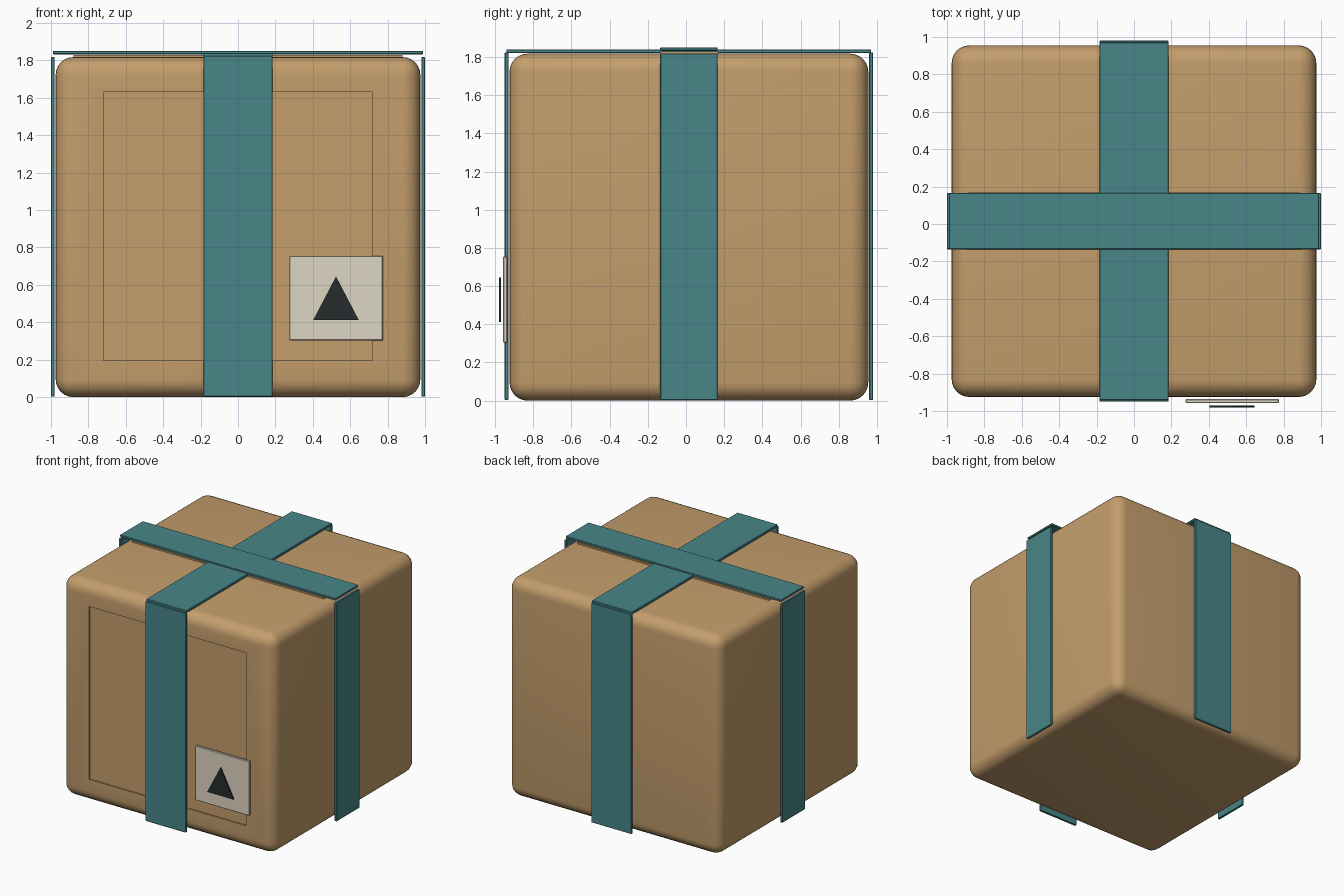
import bpy, bmesh

if "Cube" in bpy.data.objects:
    bpy.data.objects.remove(bpy.data.objects["Cube"])

CY = 0.015   # depth centre of the box
TOP = 1.818  # height of the box


def material(name, rgb):
    m = bpy.data.materials.new(name)
    m.diffuse_color = (*rgb, 1)
    m.use_nodes = True
    m.node_tree.nodes["Principled BSDF"].inputs["Base Color"].default_value = m.diffuse_color
    return m


CARD = material("cardboard", (0.55, 0.34, 0.15))
TEAL = material("teal_strap", (0.065, 0.24, 0.25))
PAPER = material("paper", (0.73, 0.67, 0.54))
INK = material("ink", (0.02, 0.025, 0.025))


def block(name, x, y, z, mat, radius=0.0, segments=1):
    """Box from (min, max) pairs, with optional rounded edges."""
    bm = bmesh.new()
    bmesh.ops.create_cube(bm, size=1)
    for v in bm.verts:
        v.co = [(a + b) / 2 + c * (b - a) for c, (a, b) in zip(v.co, (x, y, z))]
    if radius:
        bmesh.ops.bevel(bm, geom=bm.edges[:], offset=radius, segments=segments,
                        profile=0.5, affect='EDGES')
    return finish(name, bm, mat)


def finish(name, bm, mat):
    bmesh.ops.recalc_face_normals(bm, faces=bm.faces[:])
    me = bpy.data.meshes.new(name)
    bm.to_mesh(me)
    bm.free()
    if mat:
        me.materials.append(mat)
    ob = bpy.data.objects.new(name, me)
    bpy.context.collection.objects.link(ob)
    return ob


# Rounded box with a shallow recessed front panel
box = block("box", (-0.975, 0.975), (CY - 0.94, CY + 0.94), (0, TOP), CARD, 0.095, 6)
cutter = block("panel_cutter", (-0.72, 0.72), (-1.1, CY - 0.94 + 0.012), (0.195, 1.63), None)
cutter.hide_render = True
cutter.hide_set(True)
cut = box.modifiers.new("front_panel", 'BOOLEAN')
cut.operation, cut.solver, cut.object = 'DIFFERENCE', 'EXACT', cutter
bpy.context.view_layer.objects.active = box
box.select_set(True)
bpy.ops.object.modifier_apply(modifier=cut.name)
bpy.data.objects.remove(cutter)
bpy.ops.object.shade_smooth_by_angle(angle=0.6)

# Sealing tape beneath the upper strap
block("top_tape", (-0.88, 0.88), (CY - 0.148, CY + 0.154), (TOP - 0.005, 1.83), CARD)

# Straps over the top
B = 0.003
block("top_strap_lengthwise", (-0.185, 0.185), (CY - 0.955, CY + 0.955), (1.821, 1.841), TEAL, B)
block("top_strap_crosswise", (-0.99, 0.99), (CY - 0.15, CY + 0.15), (1.833, 1.851), TEAL, B)

# Straps down the four sides
for side, s in (("left", -1), ("right", 1)):
    block(side + "_strap", sorted((s * 0.98, s)), (CY - 0.15, CY + 0.15), (0.003, 1.818), TEAL, B)
for side, s in (("front", -1), ("back", 1)):
    block(side + "_strap", (-0.185, 0.185), sorted((CY + s * 0.945, CY + s * 0.965)),
          (0.003, 1.825), TEAL, B)

# Label with a triangular mark
block("label", (0.275, 0.775), (-0.958, -0.936), (0.303, 0.755), PAPER, 0.004)
bm = bmesh.new()
face = bm.faces.new([bm.verts.new((x, -0.98, z))
                     for x, z in ((0.403, 0.413), (0.645, 0.413), (0.524, 0.645))])
ext = bmesh.ops.extrude_face_region(bm, geom=[face])["geom"]
for v in ext:
    if isinstance(v, bmesh.types.BMVert):
        v.co.y = -0.97
finish("label_triangle", bm, INK)
